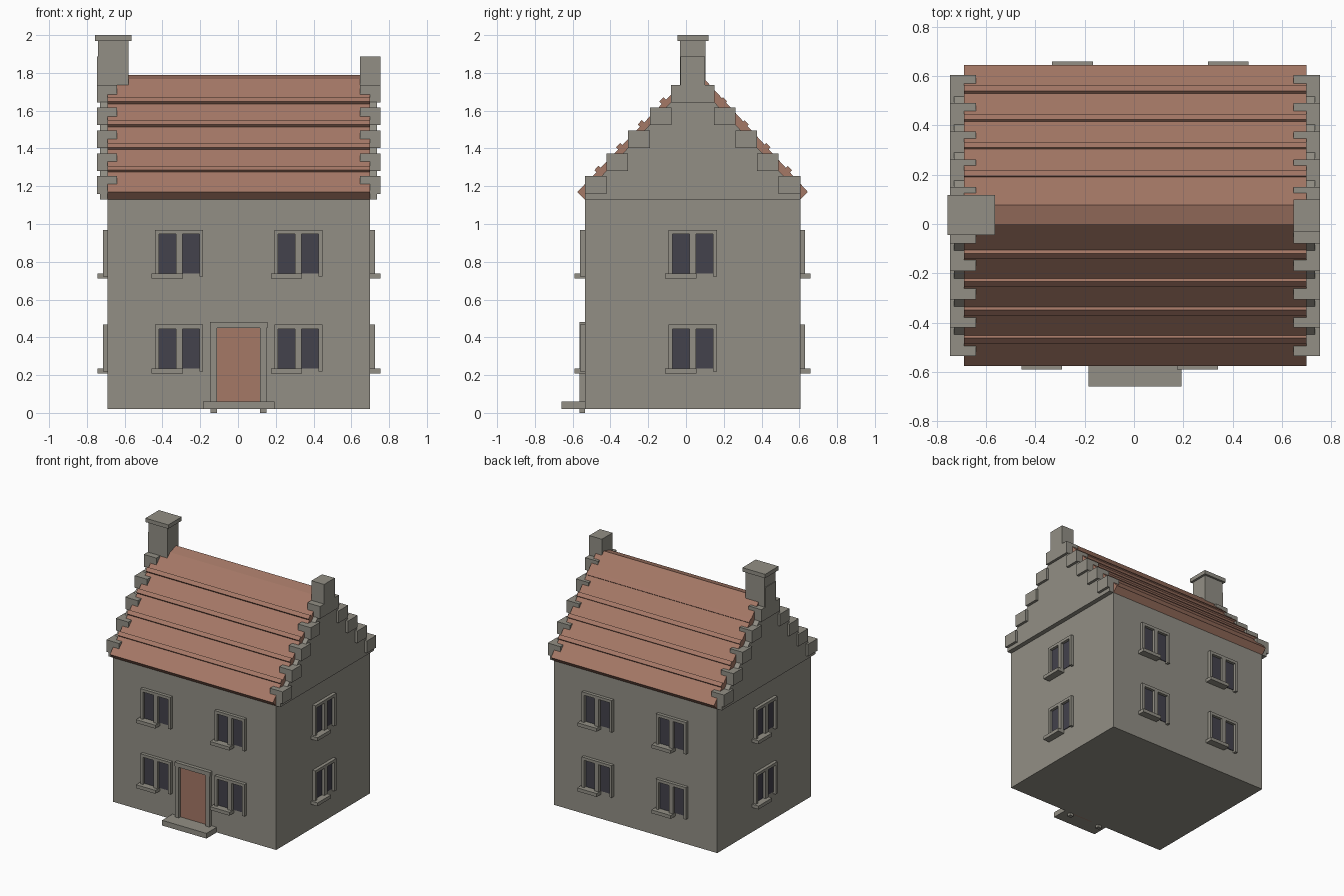
import bpy, bmesh
from math import pi
from mathutils import Matrix, Vector

cube = bpy.data.objects.get("Cube")
if cube:
    bpy.data.objects.remove(cube, do_unlink=True)


def material(name, r, g, b):
    m = bpy.data.materials.new(name)
    m.use_nodes = True
    m.diffuse_color = (r, g, b, 1)
    m.node_tree.nodes["Principled BSDF"].inputs["Base Color"].default_value = (r, g, b, 1)
    return m


STONE = material("grey stone", 0.288, 0.275, 0.235)
CLAY = material("terracotta", 0.376, 0.188, 0.133)
GLASS = material("dark glass", 0.056, 0.054, 0.072)


def finish(name, bm, mats):
    bmesh.ops.recalc_face_normals(bm, faces=bm.faces)
    mesh = bpy.data.meshes.new(name)
    bm.to_mesh(mesh)
    bm.free()
    for m in mats:
        mesh.materials.append(m)
    ob = bpy.data.objects.new(name, mesh)
    bpy.context.collection.objects.link(ob)
    return ob


def add_box(bm, x, y, z, slot=0, matrix=Matrix()):
    """Box from three (low, high) ranges."""
    size = Matrix.Diagonal((x[1] - x[0], y[1] - y[0], z[1] - z[0], 1))
    centre = Vector((sum(x) / 2, sum(y) / 2, sum(z) / 2))
    new = bmesh.ops.create_cube(bm, size=1, matrix=matrix @ Matrix.Translation(centre) @ size)
    for f in {f for v in new["verts"] for f in v.link_faces}:
        f.material_index = slot


def box(name, x, y, z, mat=STONE):
    bm = bmesh.new()
    add_box(bm, x, y, z)
    return finish(name, bm, [mat])


def add_prism(bm, x, profile):
    """Extrude a (y, z) profile along x."""
    face = bm.faces.new([bm.verts.new((x[0], y, z)) for y, z in profile])
    new = bmesh.ops.extrude_face_region(bm, geom=[face])["geom"]
    verts = [v for v in new if isinstance(v, bmesh.types.BMVert)]
    bmesh.ops.translate(bm, verts=verts, vec=(x[1] - x[0], 0, 0))


MID = 0.035                     # y of the ridge line
LEFT, RIGHT, FRONT, BACK = 0.70, -0.69, -0.535, 0.605
EAVE, SPAN = 1.13, (RIGHT, LEFT)


def mirror(y):
    return 2 * MID - y


# Walls
box("walls", SPAN, (FRONT, BACK), (0.02, EAVE))

# Roof with raised battens on both slopes
bm = bmesh.new()
add_prism(bm, SPAN, [(FRONT, EAVE), (-0.575, 1.17), (0, 1.768), (0.077, 1.79),
                     (mirror(-0.575), 1.17), (mirror(FRONT), EAVE)])
for i in range(4):
    y, z = -0.485 + i * 0.1145, 1.285 + i * 0.121
    batten = [(y, z), (y + 0.022, z + 0.023), (y + 0.045, z), (y + 0.023, z - 0.023)]
    add_prism(bm, SPAN, batten)
    add_prism(bm, SPAN, [(mirror(a) + 0.006, b) for a, b in batten])
finish("roof", bm, [CLAY])

# Stepped gables
for side, wall_x, step_x in (("left", (0.69, 0.735), (0.647, 0.755)),
                             ("right", (-0.73, -0.68), (-0.747, -0.64))):
    bm = bmesh.new()
    add_prism(bm, wall_x, [(FRONT, EAVE), (FRONT, 1.16), (-0.08, 1.645),
                           (mirror(-0.08), 1.645), (mirror(FRONT), 1.16), (mirror(FRONT), EAVE)])
    finish(side + "_gable", bm, [STONE])
    bm = bmesh.new()
    for i in range(4):
        y, z = FRONT + i * 0.1145, 1.16 + i * 0.121
        for a, b in ((y, y + 0.1145), (mirror(y + 0.1145), mirror(y))):
            add_box(bm, step_x, (a, b), (z, z + 0.093))
    add_box(bm, step_x, (-0.08, mirror(-0.08)), (1.642, 1.737))
    add_box(bm, step_x, (-0.03, mirror(-0.03)), (1.737, 1.888))
    finish(side + "_gable_steps", bm, [STONE])

# Chimney
box("chimney", (-0.742, -0.58), (-0.032, 0.102), (1.70, 1.97))
box("chimney_cap", (-0.757, -0.563), (-0.045, 0.118), (1.97, 2.0))


def window(name, origin, angle):
    """Two-light window; local x runs along the wall, -y points outwards."""
    m = Matrix.Translation(origin) @ Matrix.Rotation(angle, 4, "Z")
    bm = bmesh.new()
    for x in ((-0.128, -0.107), (-0.017, 0.017), (0.107, 0.128)):
        add_box(bm, x, (-0.025, 0.01), (-0.015, 0.21), 0, m)
    add_box(bm, (-0.128, 0.128), (-0.025, 0.01), (0.21, 0.232), 0, m)
    add_box(bm, (-0.145, 0.02), (-0.055, 0.01), (-0.026, 0), 0, m)
    for x in ((-0.107, -0.017), (0.017, 0.107)):
        add_box(bm, x, (-0.004, 0.004), (0, 0.21), 1, m)
    finish(name, bm, [STONE, GLASS])


# Windows on two floors of every wall
for floor, z in (("lower", 0.235), ("upper", 0.737)):
    for side, x in (("left", 0.32), ("right", -0.312)):
        window(f"{floor}_front_{side}_window", (x, FRONT, z), 0)
        window(f"{floor}_back_{side}_window", (x, BACK, z), pi)
    window(f"{floor}_left_window", (LEFT, MID, z), pi / 2)
    window(f"{floor}_right_window", (RIGHT, MID, z), -pi / 2)

# Door, surround and step
box("door", (-0.112, 0.117), (FRONT - 0.006, FRONT + 0.002), (0.02, 0.45), CLAY)
bm = bmesh.new()
for x in ((-0.145, -0.112), (0.117, 0.15)):
    add_box(bm, x, (-0.563, FRONT), (0, 0.45))
add_box(bm, (-0.147, 0.155), (-0.563, FRONT), (0.45, 0.482))
finish("door_surround", bm, [STONE])
box("door_step", (-0.185, 0.193), (-0.66, FRONT), (0.02, 0.06))
